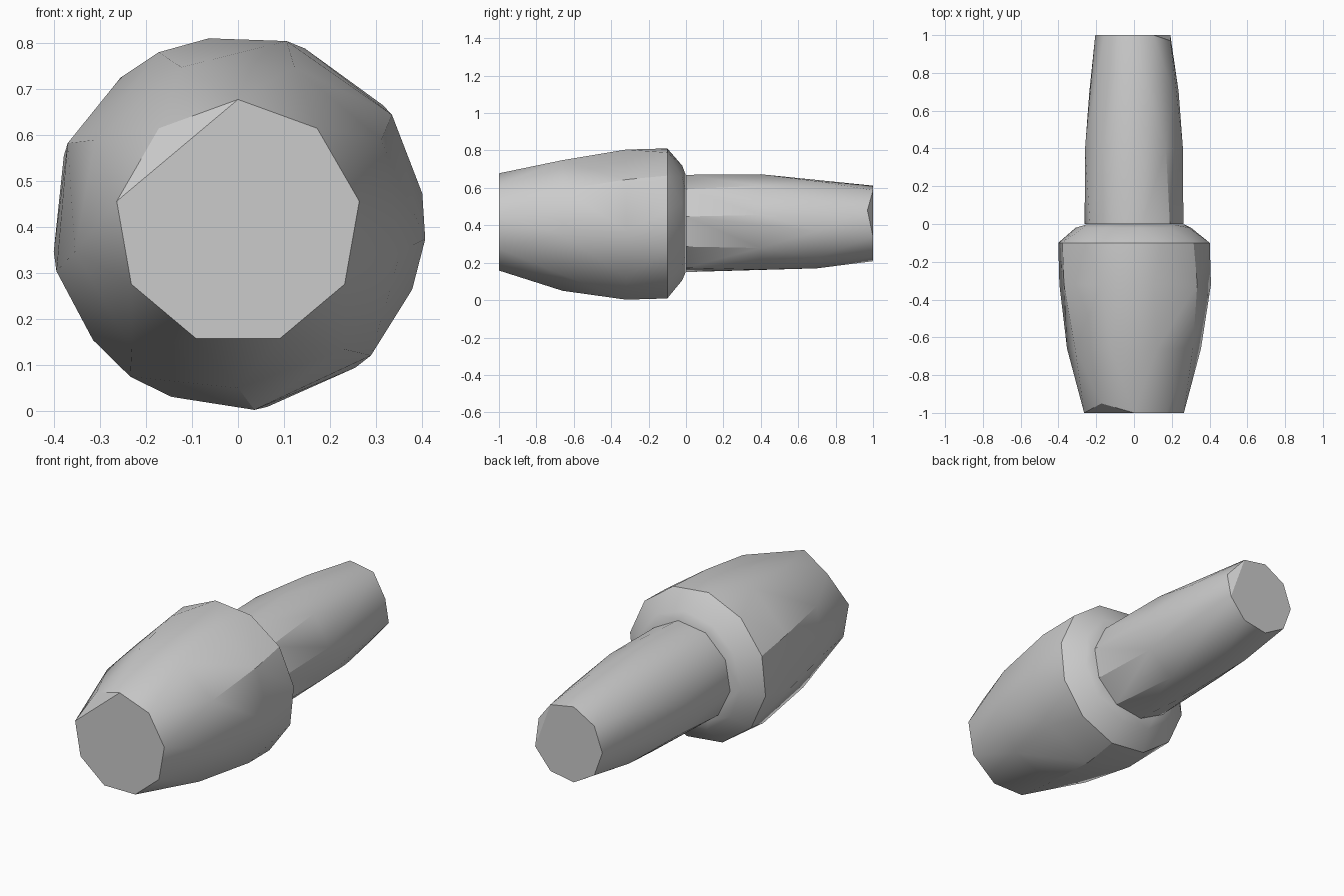
import bpy, bmesh
from math import cos, sin, radians

if "Cube" in bpy.data.objects:
    bpy.data.objects.remove(bpy.data.objects["Cube"])

AXIS_Z = 0.41

grey = bpy.data.materials.new("plain grey")
grey.use_nodes = True
COLOUR = (0.6, 0.6, 0.6, 1)
grey.diffuse_color = COLOUR
grey.node_tree.nodes["Principled BSDF"].inputs["Base Color"].default_value = COLOUR


def ring(y, radius, sides, phase):
    """Points of a polygon around the long axis; phase in degrees from +x."""
    angles = [radians(phase + 360 * i / sides) for i in range(sides)]
    return [(radius * cos(a), y, AXIS_Z + radius * sin(a)) for a in angles]


def faceted_barrel(name, rings, chipped):
    """Skin the staggered rings; each chip pushes one ring corner along y."""
    points = [ring(*r) for r in rings]
    for r, i, shift in chipped:
        x, y, z = points[r][i]
        points[r][i] = (x, y + shift, z)
    bm = bmesh.new()
    for row in points:
        for p in row:
            bm.verts.new(p)
    hull = bmesh.ops.convex_hull(bm, input=bm.verts[:])
    loose = [v for v in bm.verts if not v.link_faces]
    bmesh.ops.delete(bm, geom=loose, context='VERTS')
    # merge the flat end caps into single faces
    bmesh.ops.dissolve_limit(bm, angle_limit=radians(1), verts=bm.verts[:], edges=bm.edges[:])
    bmesh.ops.recalc_face_normals(bm, faces=bm.faces[:])
    mesh = bpy.data.meshes.new(name)
    bm.to_mesh(mesh)
    bm.free()
    mesh.materials.append(grey)
    obj = bpy.data.objects.new(name, mesh)
    bpy.context.collection.objects.link(obj)
    bpy.ops.object.select_all(action='DESELECT')
    obj.select_set(True)
    bpy.context.view_layer.objects.active = obj
    bpy.ops.object.shade_smooth_by_angle(angle=radians(30))
    return obj


# Wide barrel with a bevelled rear collar: (y, radius, sides, phase)
faceted_barrel("barrel_body", [
    (-1.0, 0.268, 9, 90),
    (-0.66, 0.36, 9, 70),
    (-0.32, 0.409, 9, -85),
    (-0.1, 0.406, 12, 9),
    (-0.02, 0.31, 11, 20),
    (-0.002, 0.265, 9, 0),
], [(0, 1, 0.05)])

# Narrow tapering shank
faceted_barrel("rear_shank", [
    (0.0, 0.264, 10, 8),
    (0.4, 0.263, 9, 90),
    (0.7, 0.24, 9, 70),
    (1.0, 0.205, 9, 20),
], [(3, 0, -0.03)])
